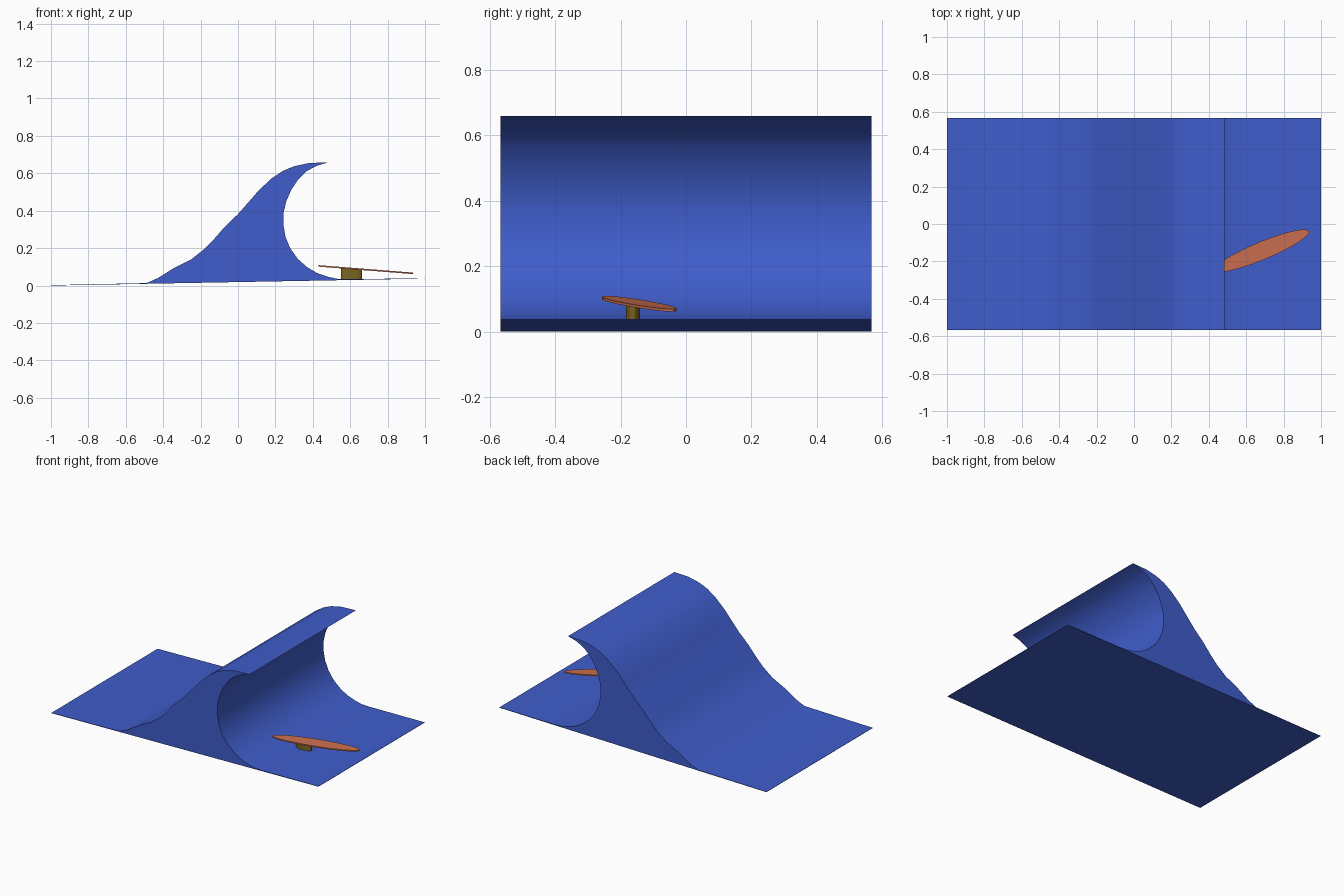
import bpy, bmesh, math
from mathutils import Matrix

if "Cube" in bpy.data.objects:
    bpy.data.objects.remove(bpy.data.objects["Cube"])


def material(name, rgb):
    m = bpy.data.materials.new(name)
    m.diffuse_color = (*rgb, 1)
    m.use_nodes = True
    m.node_tree.nodes["Principled BSDF"].inputs["Base Color"].default_value = m.diffuse_color
    return m


def prism(name, lower, upper, mat):
    """Closed solid between two matching outlines."""
    bm = bmesh.new()
    a = [bm.verts.new(p) for p in lower]
    b = [bm.verts.new(p) for p in upper]
    n = len(a)
    bm.faces.new(a)
    bm.faces.new(b[::-1])
    for i in range(n):
        j = (i + 1) % n
        bm.faces.new((a[i], b[i], b[j], a[j]))
    bmesh.ops.recalc_face_normals(bm, faces=bm.faces)
    me = bpy.data.meshes.new(name)
    bm.to_mesh(me)
    bm.free()
    me.materials.append(mat)
    ob = bpy.data.objects.new(name, me)
    bpy.context.collection.objects.link(ob)
    bpy.context.view_layer.objects.active = ob
    bpy.ops.object.select_all(action='DESELECT')
    ob.select_set(True)
    bpy.ops.object.shade_smooth_by_angle(angle=math.radians(30))
    return ob


def ellipse(cx, cy, rx, ry, turn, n):
    c, s = math.cos(turn), math.sin(turn)
    pts = [(rx * math.cos(2 * math.pi * i / n), ry * math.sin(2 * math.pi * i / n))
           for i in range(n)]
    return [(cx + x * c - y * s, cy + x * s + y * c) for x, y in pts]


water = material("water_blue", (0.05, 0.11, 0.60))
orange = material("board_orange", (0.60, 0.16, 0.08))
olive = material("fin_olive", (0.20, 0.13, 0.015))

# Breaking wave with its gently tilted water sheet, one extruded profile
profile = [(-1, 0), (1, 0.037), (1, 0.039), (0.60, 0.034), (0.53, 0.036),
           (0.48, 0.047), (0.42, 0.068), (0.37, 0.098), (0.32, 0.142),
           (0.28, 0.198), (0.254, 0.26), (0.242, 0.33), (0.244, 0.39),
           (0.258, 0.45), (0.284, 0.51), (0.32, 0.565), (0.365, 0.61),
           (0.42, 0.64), (0.485, 0.659), (0.38, 0.655), (0.30, 0.638),
           (0.24, 0.613), (0.18, 0.573), (0.11, 0.508), (0.06, 0.45),
           (0.0, 0.382), (-0.07, 0.315), (-0.13, 0.246), (-0.18, 0.195),
           (-0.25, 0.14), (-0.34, 0.095), (-0.43, 0.039), (-0.49, 0.013),
           (-1, 0.002)]
prism("wave", [(x, -0.568, z) for x, z in profile],
      [(x, 0.568, z) for x, z in profile], water)


# Surfboard: thin ellipse pitched down towards +x
def board_z(x):
    return 0.085 - 0.079 * (x - 0.684)


outline = ellipse(0.684, -0.143, 0.273, 0.048, math.radians(22.5), 48)
prism("surfboard", [(x, y, board_z(x) - 0.004) for x, y in outline],
      [(x, y, board_z(x) + 0.004) for x, y in outline], orange)

# Oval fin joining the board to the water
oval = ellipse(0.607, -0.162, 0.057, 0.022, 0, 32)
prism("fin", [(x, y, 0.036) for x, y in oval],
      [(x, y, board_z(x) - 0.002) for x, y in oval], olive)
